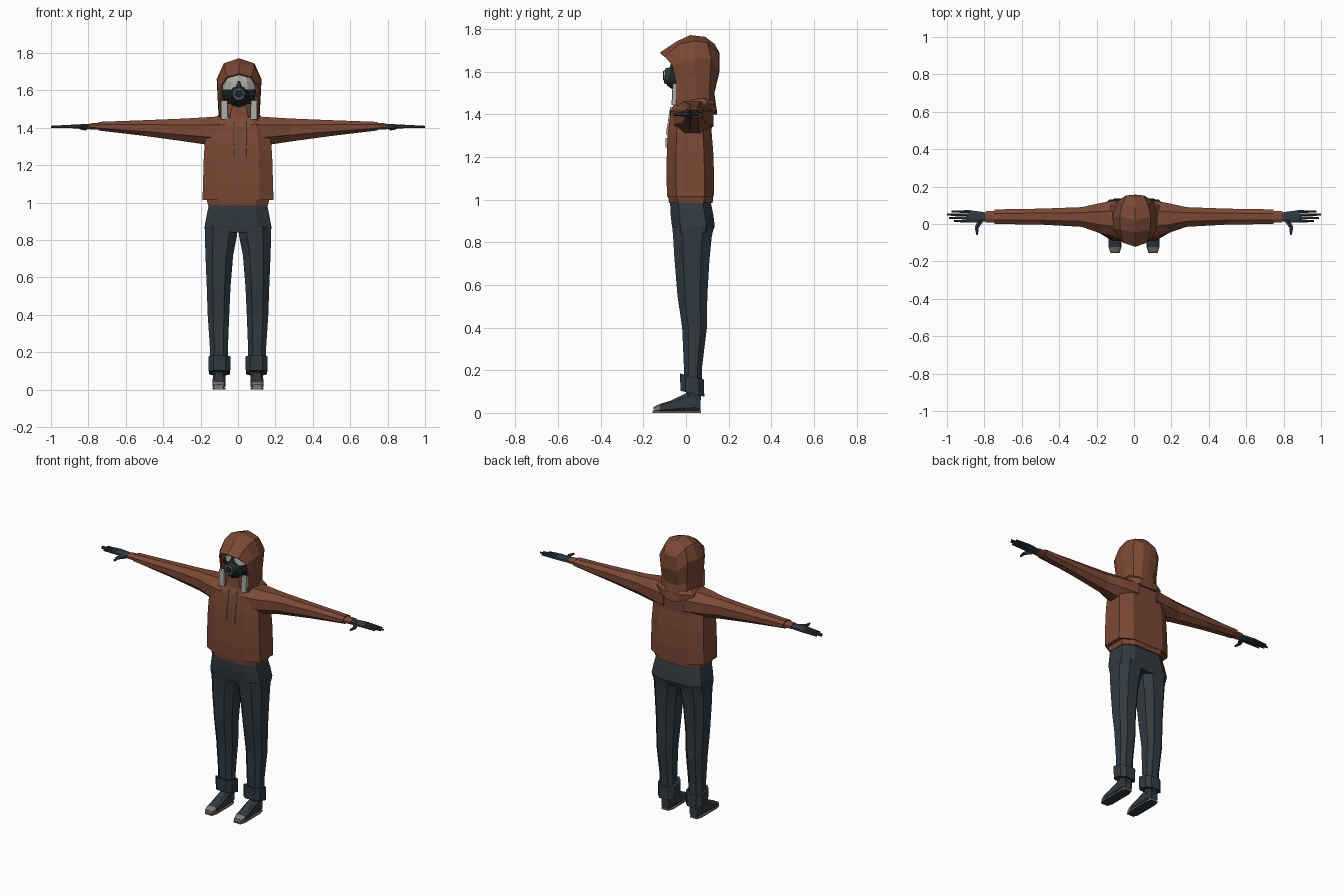
import bpy, bmesh, math
from mathutils import Vector


def material(name, r, g, b):
    m = bpy.data.materials.new(name)
    m.diffuse_color = (r, g, b, 1)
    return m


RUST = material("rust cloth", 0.20, 0.066, 0.036)
SLATE = material("slate cloth", 0.032, 0.043, 0.052)
BLACK = material("black rubber", 0.015, 0.018, 0.02)
PALE = material("pale grey", 0.40, 0.40, 0.37)
TAUPE = material("sole taupe", 0.22, 0.18, 0.16)


def finish(name, bm, mats, mirror=False):
    bmesh.ops.remove_doubles(bm, verts=bm.verts, dist=0.0005)
    bmesh.ops.recalc_face_normals(bm, faces=bm.faces)
    me = bpy.data.meshes.new(name)
    bm.to_mesh(me)
    bm.free()
    for m in mats:
        me.materials.append(m)
    ob = bpy.data.objects.new(name, me)
    bpy.context.collection.objects.link(ob)
    if mirror:
        ob.modifiers.new("Mirror", 'MIRROR').use_clip = False
    return ob


def loft(name, axis, rings, mats, cut=0.25, mirror=False, rule=None):
    """Skin of bevelled-rectangle rings (t, a0, a1, b0, b1) along an axis."""
    place = {'x': lambda t, a, b: (t, a, b),
             'y': lambda t, a, b: (a, t, b),
             'z': lambda t, a, b: (a, b, t)}[axis]
    bm = bmesh.new()
    loops = []
    for t, a0, a1, b0, b1 in rings:
        da, db = (a1 - a0) * cut, (b1 - b0) * cut
        pts = [(a0 + da, b0), (a1 - da, b0), (a1, b0 + db), (a1, b1 - db),
               (a1 - da, b1), (a0 + da, b1), (a0, b1 - db), (a0, b0 + db)]
        loops.append([bm.verts.new(place(t, a, b)) for a, b in pts])
    for p, q in zip(loops, loops[1:]):
        for i in range(8):
            j = (i + 1) % 8
            bm.faces.new((p[i], p[j], q[j], q[i]))
    bm.faces.new(loops[0])
    bm.faces.new(loops[-1])
    bmesh.ops.recalc_face_normals(bm, faces=bm.faces)
    if rule:
        for f in bm.faces:
            f.material_index = rule(f)
    return finish(name, bm, mats, mirror)


def rod(name, a, b, r0, r1, mat, sides=6, mirror=False):
    """Tapered cylinder between two points."""
    a, b = Vector(a), Vector(b)
    bm = bmesh.new()
    bmesh.ops.create_cone(bm, cap_ends=True, segments=sides, radius1=r0,
                          radius2=r1, depth=(b - a).length)
    bm.transform((b - a).to_track_quat('Z', 'Y').to_matrix().to_4x4())
    bmesh.ops.translate(bm, verts=bm.verts, vec=(a + b) / 2)
    return finish(name, bm, [mat], mirror)


# Hoodie body, waistband and sleeves
loft("hoodie_body", 'z', [
    (1.015, -.19, .19, -.088, .13), (1.10, -.187, .187, -.092, .132),
    (1.22, -.184, .184, -.09, .128), (1.32, -.178, .178, -.085, .12),
    (1.41, -.165, .165, -.072, .125), (1.455, -.11, .11, -.055, .115),
    (1.48, -.085, .085, -.04, .10)], [RUST], 0.2)
loft("waistband", 'z', [(.985, -.16, .16, -.08, .125),
                        (1.02, -.168, .168, -.085, .128)], [RUST], 0.2)
loft("sleeve", 'x', [
    (.07, -.075, .13, 1.30, 1.463), (.18, -.05, .112, 1.312, 1.456),
    (.28, -.015, .09, 1.327, 1.45), (.5, -.003, .082, 1.357, 1.441),
    (.745, 0, .078, 1.386, 1.432)], [RUST], 0.28, True)
loft("sleeve_cuff", 'x', [(.735, .006, .07, 1.39, 1.427),
                          (.793, .009, .068, 1.392, 1.424)], [RUST], 0.28, True)

# Gloved hands
loft("palm", 'x', [(.78, .018, .06, 1.395, 1.42), (.82, .01, .066, 1.393, 1.42),
                   (.885, .008, .074, 1.398, 1.418)], [SLATE], 0.25, True)
for i, (y, tip) in enumerate([(.015, .962), (.032, .99), (.049, 1.0), (.066, .975)]):
    rod(f"finger_{i + 1}", (.875, y, 1.408), (tip, y + .001, 1.405),
        .0095, .006, SLATE, 6, True)
rod("thumb_base", (.815, .028, 1.404), (.842, -.02, 1.402), .018, .011, SLATE, 6, True)
rod("thumb_tip", (.842, -.018, 1.402), (.838, -.058, 1.40), .011, .006, SLATE, 6, True)

# Trousers: hips, legs, rolled cuffs
loft("hips", 'z', [(.84, -.176, .176, -.058, .12), (.875, -.178, .178, -.066, .135),
                   (.93, -.168, .168, -.072, .128), (.995, -.155, .155, -.075, .115)],
     [SLATE], 0.2)
loft("trouser_leg", 'z', [
    (.12, .056, .148, -.008, .075), (.22, .054, .15, -.01, .076),
    (.40, .047, .162, -.018, .098), (.55, .04, .167, -.04, .1),
    (.72, .026, .174, -.054, .11), (.82, .006, .177, -.06, .12),
    (.87, .001, .178, -.064, .13)], [SLATE], 0.25, True)
cuff = loft("trouser_cuff", 'z', [(.09, .042, .156, -.026, .086),
                                  (.17, .04, .158, -.028, .084)], [SLATE], 0.22, True)
for v in cuff.data.vertices:                 # cuffs ride higher at the front
    v.co.z += (.03 - v.co.y) * .25

# Shoes with pale toe caps and sole edges
loft("ankle", 'z', [(.06, .066, .134, 0, .07), (.16, .07, .132, 0, .066)],
     [SLATE], 0.25, True)
loft("shoe", 'y', [(-.152, .078, .128, .006, .028), (-.122, .07, .135, .006, .042),
                   (-.07, .067, .136, .006, .058), (-.005, .068, .134, .006, .09),
                   (.05, .068, .134, .006, .1), (.068, .074, .128, .006, .085)],
     [SLATE, TAUPE], 0.2, True,
     lambda f: int(f.calc_center_median().y < -.125))
loft("sole", 'z', [(0, .067, .136, -.156, .07), (.009, .067, .136, -.156, .07)],
     [TAUPE, SLATE], 0.15, True, lambda f: int(f.normal.z < -.5))

# Hood: arches from the face opening to the centre of the back
arches = [
    [(.098, -.045, 1.44), (.10, -.048, 1.56), (.095, -.065, 1.63), (.065, -.10, 1.672), (0, -.122, 1.69)],
    [(.105, -.01, 1.44), (.112, -.015, 1.55), (.117, -.025, 1.65), (.08, -.03, 1.73), (0, -.045, 1.742)],
    [(.108, .05, 1.43), (.114, .05, 1.54), (.12, .04, 1.66), (.082, .04, 1.745), (0, .02, 1.772)],
    [(.09, .11, 1.42), (.09, .11, 1.52), (.10, .118, 1.66), (.07, .10, 1.735), (0, .09, 1.764)],
    [(.042, .145, 1.40), (.042, .13, 1.5), (.05, .152, 1.6), (.045, .152, 1.69), (0, .135, 1.73)],
    [(0, .147, 1.40), (0, .133, 1.5), (0, .157, 1.6), (0, .156, 1.69), (0, .135, 1.73)]]
bm = bmesh.new()
grid = [[bm.verts.new(p) for p in row] for row in arches]
for p, q in zip(grid, grid[1:]):
    for i in range(4):
        bm.faces.new((p[i], q[i], q[i + 1], p[i + 1]))
bmesh.ops.remove_doubles(bm, verts=bm.verts, dist=0.0005)
half = bmesh.ops.duplicate(bm, geom=bm.verts[:] + bm.edges[:] + bm.faces[:])["geom"]
for v in half:
    if isinstance(v, bmesh.types.BMVert):
        v.co.x *= -1
hood = finish("hood", bm, [RUST])
hood.location.x = .006
thick = hood.modifiers.new("Thickness", 'SOLIDIFY')
thick.thickness = .01
thick.offset = -1

# Collar and roll of cloth where the hood meets the shoulders
loft("collar", 'z', [(1.41, -.10, .11, -.06, .125), (1.47, -.09, .10, -.055, .10),
                     (1.53, -.06, .072, -.05, .06)], [RUST], 0.25)
loft("hood_roll", 'z', [(1.41, -.125, .135, -.03, .14), (1.45, -.125, .135, -.02, .14),
                        (1.475, -.10, .11, 0, .12)], [RUST], 0.25)
for s in (-1, 1):
    loft("side_flap", 'z', [(1.445, .006 + s * .078 - .018, .006 + s * .078 + .018, -.068, -.045),
                            (1.545, .006 + s * .08 - .017, .006 + s * .08 + .017, -.063, -.045)],
         [PALE], 0.1)

# Head: pale visor above, dark lower face
bm = bmesh.new()
bmesh.ops.create_uvsphere(bm, u_segments=12, v_segments=8, radius=1)
for v in bm.verts:
    v.co = (.006 + v.co.x * .092, .025 + v.co.y * .092, 1.605 + v.co.z * .115)
for f in bm.faces:
    f.material_index = int(f.calc_center_median().z < 1.60)
finish("head", bm, [PALE, BLACK])
loft("nose_bridge", 'z', [(1.60, -.018, .028, -.08, -.04), (1.65, .001, .009, -.07, -.04)],
     [SLATE])

# Respirator: strap, snout and round filter
loft("mask_strap", 'z', [(1.572, -.084, .096, -.056, .05), (1.60, -.084, .096, -.06, .05)],
     [BLACK], 0.3)
rod("respirator_snout", (.004, -.04, 1.57), (.004, -.083, 1.578), .062, .042, BLACK, 10)
rod("filter", (.004, -.08, 1.58), (.004, -.1, 1.582), .04, .036, SLATE, 12)
rod("filter_rim", (.004, -.098, 1.582), (.004, -.103, 1.582), .028, .026, PALE, 12)
rod("filter_cap", (.004, -.1, 1.582), (.004, -.107, 1.582), .023, .021, BLACK, 12)

# Drawstrings lying on the chest
for x in (-.018, .042):
    for z0, z1 in ((1.245, 1.29), (1.305, 1.36), (1.365, 1.435)):
        front = lambda z: -.09 + max(0, z - 1.30) * .16
        loft("drawstring", 'z', [(z, x - .003, x + .003, front(z) - .006, front(z) + .014)
                                 for z in (z0, z1)], [PALE], 0.2)
